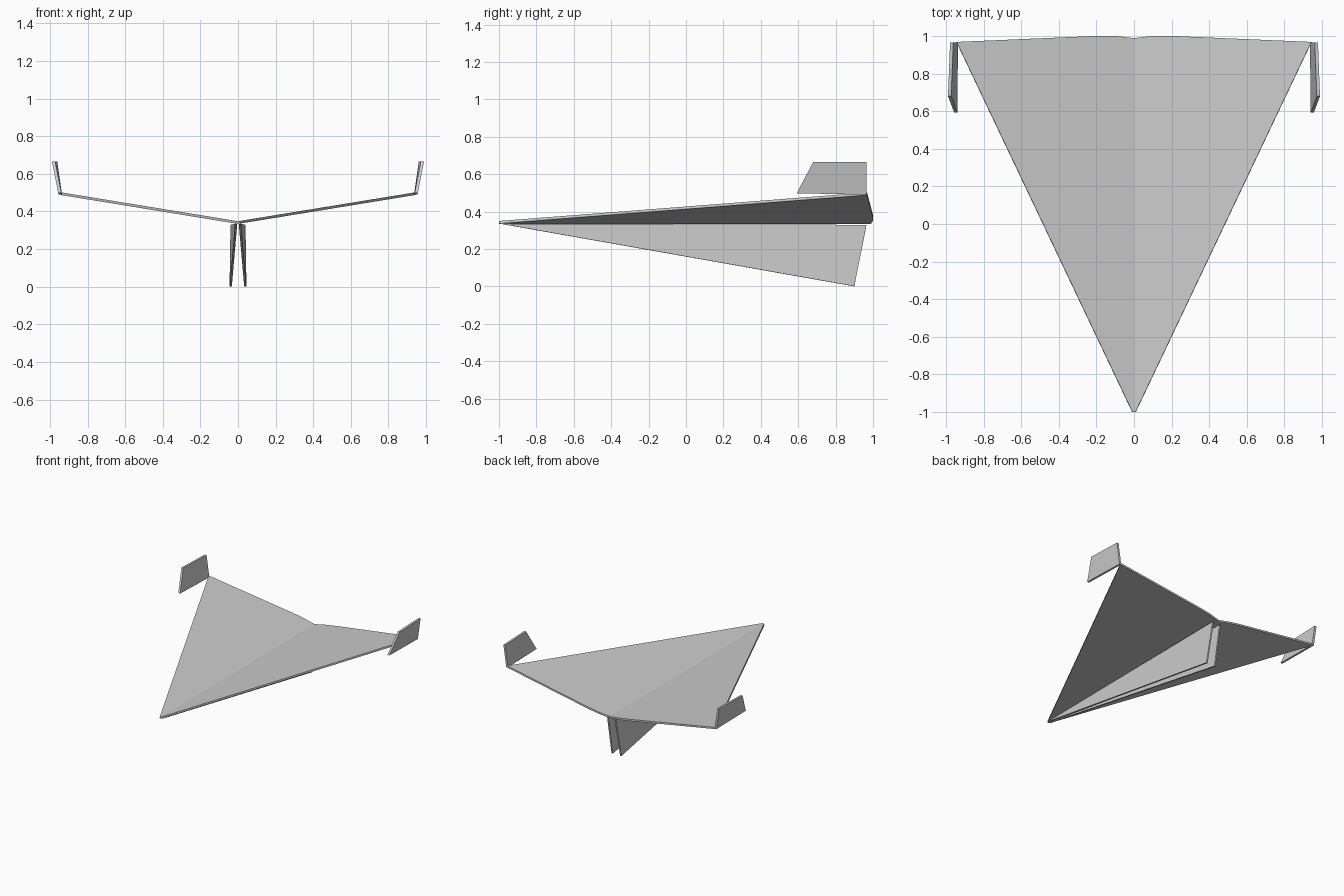
import bpy, bmesh
from mathutils import Vector

if "Cube" in bpy.data.objects:
    bpy.data.objects.remove(bpy.data.objects["Cube"])


def sheet(name, outline, offset):
    """Thin panel: an outline swept along an offset vector, plus its mirror twin."""
    for side, sx in (("right", 1), ("left", -1)):
        bm = bmesh.new()
        flip = Vector((sx, 1, 1))
        face = bm.faces.new([bm.verts.new(Vector(p) * flip) for p in outline])
        ext = bmesh.ops.extrude_face_region(bm, geom=[face], use_keep_orig=True)
        moved = [v for v in ext["geom"] if isinstance(v, bmesh.types.BMVert)]
        bmesh.ops.translate(bm, verts=moved, vec=Vector(offset) * flip)
        bmesh.ops.recalc_face_normals(bm, faces=bm.faces)
        me = bpy.data.meshes.new(f"{side}_{name}")
        bm.to_mesh(me)
        bm.free()
        bpy.context.collection.objects.link(bpy.data.objects.new(me.name, me))


# Wings: flat triangles tilted upward, with a slightly bowed trailing edge
def wing_point(x, y):
    return (x, y, 0.334 + 0.163 * x)


sheet("wing", [wing_point(*p) for p in
               ((0, -1), (0.01, -1), (0.945, 0.968), (0.2, 1.0), (0.1, 1.0), (0, 0.988))],
      (-0.002, 0, 0.014))

# Keel: two folded panels that meet at the nose and spread toward the tail
sheet("keel", [(0.004, -0.99, 0.334), (0.028, 0.965, 0.328), (0.033, 0.9, 0.0)],
      (0.012, 0, 0.001))

# Winglets: upturned trapezoids at the wing tips, leaning outward
sheet("winglet", [(0.939, 0.592, 0.498), (0.972, 0.68, 0.665),
                  (0.961, 0.966, 0.665), (0.936, 0.966, 0.490)],
      (0.017, 0, 0.0))
